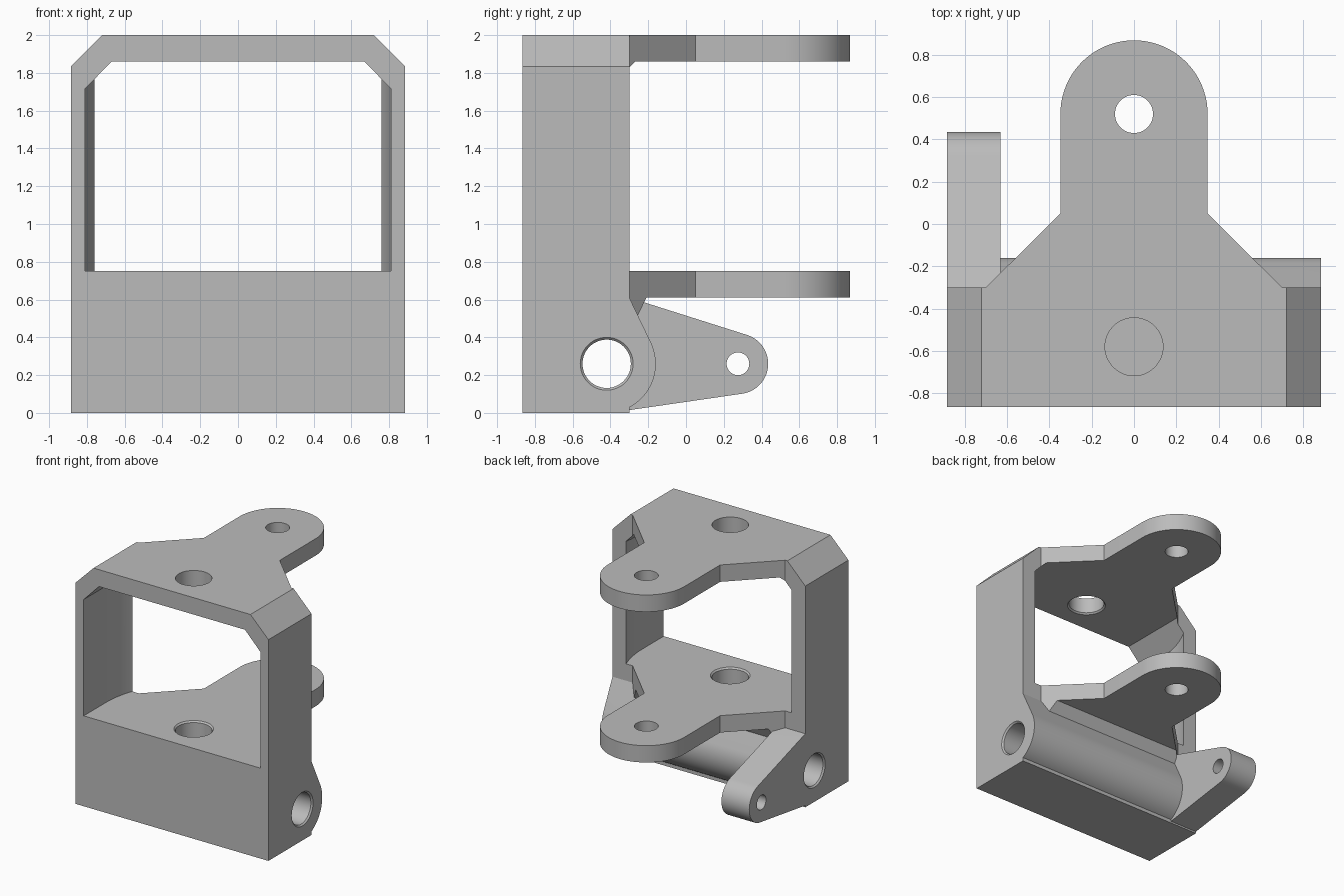
import bpy, bmesh
from math import sin, cos, radians, pi

default = bpy.data.objects.get("Cube")
if default:
    bpy.data.objects.remove(default)

grey = bpy.data.materials.new("plain_grey")
grey.use_nodes = True
colour = (0.5, 0.5, 0.5, 1)
grey.diffuse_color = colour
grey.node_tree.nodes["Principled BSDF"].inputs["Base Color"].default_value = colour


def place(a, b, t, axis):
    return {"x": (t, a, b), "y": (a, t, b), "z": (a, b, t)}[axis]


def arc(centre, r, start, end, n=24):
    angles = [radians(start + (end - start) * i / n) for i in range(n + 1)]
    return [(centre[0] + r * cos(a), centre[1] + r * sin(a)) for a in angles]


def loft(name, rings, axis):
    """Join matching outlines, each given as (points, position along axis)."""
    bm = bmesh.new()
    loops = [[bm.verts.new(place(a, b, t, axis)) for a, b in pts] for pts, t in rings]
    for low, high in zip(loops, loops[1:]):
        n = len(low)
        for i in range(n):
            j = (i + 1) % n
            bm.faces.new((low[i], low[j], high[j], high[i]))
    bm.faces.new(loops[0])
    bm.faces.new(loops[-1])
    bmesh.ops.recalc_face_normals(bm, faces=bm.faces[:])
    mesh = bpy.data.meshes.new(name)
    bm.to_mesh(mesh)
    bm.free()
    mesh.materials.append(grey)
    ob = bpy.data.objects.new(name, mesh)
    bpy.context.collection.objects.link(ob)
    return ob


def prism(name, pts, low, high, axis):
    return loft(name, [(pts, low), (pts, high)], axis)


def hole(name, centre, r, steps, axis):
    """Round cutter; steps are (position, extra radius)."""
    return loft(name, [(arc(centre, r + e, 0, 352.5, 47), t) for t, e in steps], axis)


def combine(target, other, operation):
    mod = target.modifiers.new(operation, "BOOLEAN")
    mod.operation, mod.object, mod.solver = operation, other, "EXACT"
    bpy.context.view_layer.objects.active = target
    bpy.ops.object.modifier_apply(modifier=mod.name)
    bpy.data.objects.remove(other)


def mirror(half):
    return half + [(-a, b) for a, b in reversed(half)]


W, FRONT, BACK = 0.885, -0.865, -0.30
PLATE_LOW, PLATE_HIGH = 0.61, 0.75
TAB, PIN = (0, 0.52), (0, -0.58)
BOSS, EYE = (-0.42, 0.26), (0.275, 0.26)

# Frame: plan outline with rear tab, clipped by the chamfered front outline
right = [(W, FRONT), (W, BACK), (0.70, BACK), (0.348, 0.05)]
plan = right + arc(TAB, 0.348, 0, 180, 40) + [(-a, b) for a, b in reversed(right)]
body = prism("carrier_body", plan, 0, 2, "z")
for side in (-1, 1):
    corner = [(side * 0.72, 2), (side * 1.04, 1.68), (side * 1.04, 2.1), (side * 0.72, 2.1)]
    combine(body, prism("corner_cutter", corner, -1, 1, "y"), "DIFFERENCE")

# Window with curved clearance toward the back of each leg
clearance = [(0.81, -1)] + arc(PIN, 0.81, 0, 20.5, 12) + [(0.76, 1)]
window = prism("window_cutter", mirror(clearance), 0.5, 1.95, "z")
opening = mirror([(0.81, PLATE_HIGH), (0.81, 1.715), (0.67, 1.86)])
combine(window, prism("opening", opening, -1.2, 1.2, "y"), "INTERSECT")
combine(body, window, "DIFFERENCE")

# Space beneath the lower plate, leaving a sloped gusset
under = [(-0.21, PLATE_LOW), (BACK, 0.42), (BACK, -0.1), (1.2, -0.1), (1.2, PLATE_LOW)]
combine(body, prism("under_cutter", under, -1.2, 1.2, "x"), "DIFFERENCE")

# Rounded pivot boss across the full width
boss = arc(BOSS, 0.26, -90, 25.7) + [(BACK, PLATE_LOW), (FRONT, PLATE_LOW), (FRONT, 0)]
combine(body, prism("boss", boss, -W, W, "x"), "UNION")

# Lever arm on one side
lever = [(BACK, PLATE_LOW), BOSS] + arc(BOSS, 0.26, -81.7, -81.6, 1)[:1]
lever += arc(EYE, 0.16, -81.7, 72.5, 28)
combine(body, prism("lever", lever, -W, -0.63, "x"), "UNION")

# Pin holes, with small chamfers on the working faces
E = 0.012
cutters = [
    hole("pivot_bore", BOSS, 0.128, [(-W - E, 2 * E), (-W + E, 0), (W - E, 0), (W + E, 2 * E)], "x"),
    hole("lever_eye", EYE, 0.06, [(-1, 0), (-0.5, 0)], "x"),
    hole("upper_pin", PIN, 0.137, [(1.86 - E, 2 * E), (1.86 + E, 0), (2.1, 0)], "z"),
    hole("lower_pin", PIN, 0.137, [(0.45, 0), (PLATE_HIGH - E, 0), (PLATE_HIGH + E, 2 * E)], "z"),
    hole("tab_holes", TAB, 0.09, [(0.4, 0), (2.1, 0)], "z"),
]
for cutter in cutters:
    combine(body, cutter, "DIFFERENCE")

# Smooth the round surfaces only
bpy.ops.object.select_all(action="DESELECT")
body.select_set(True)
bpy.context.view_layer.objects.active = body
bpy.ops.object.shade_smooth_by_angle(angle=radians(20))
